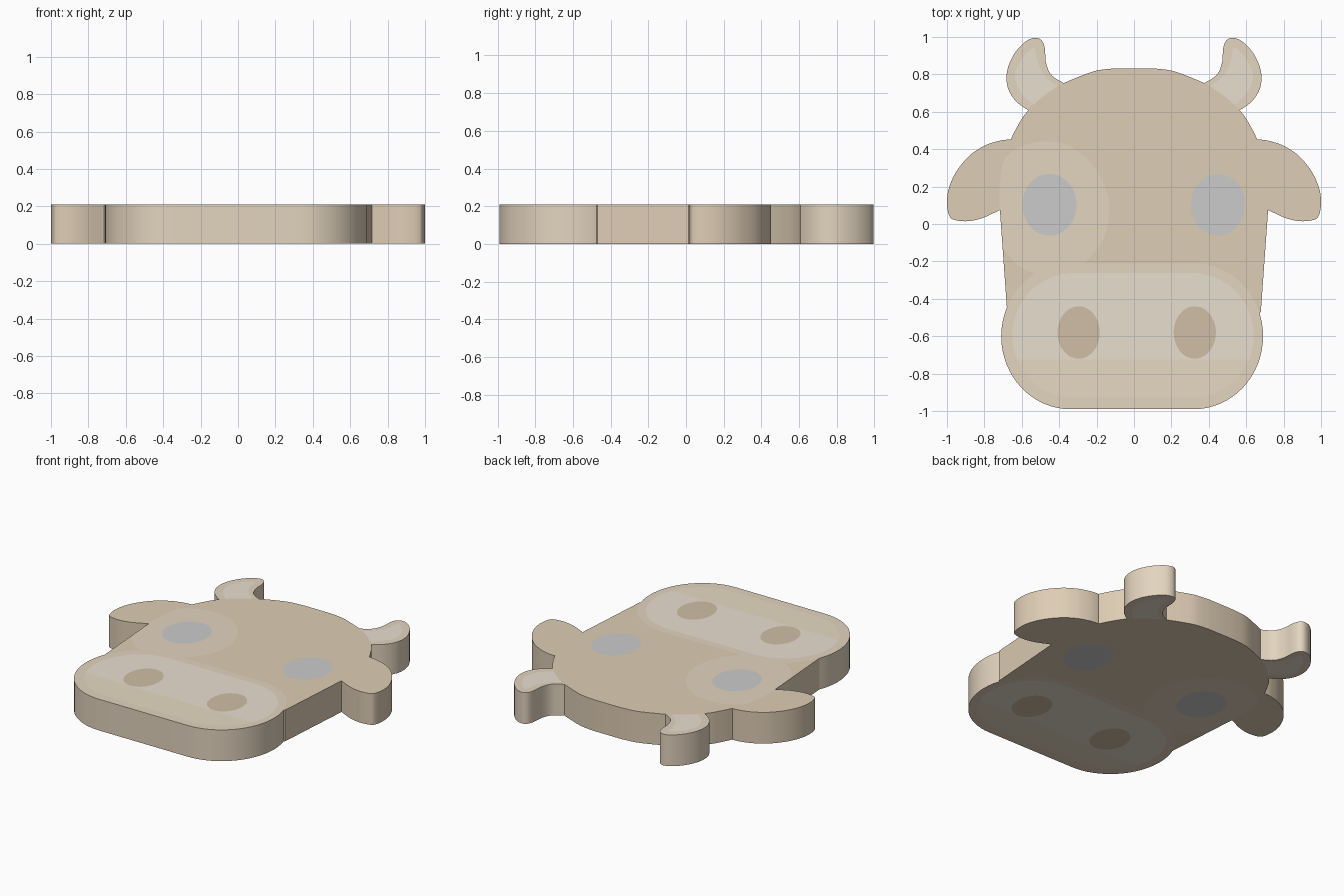
import bpy, bmesh, math
from mathutils import Vector
from mathutils.geometry import delaunay_2d_cdt

if "Cube" in bpy.data.objects:
    bpy.data.objects.remove(bpy.data.objects["Cube"])

T = 0.21  # plate thickness


def spline(pts, closed=False, n=6):
    """Smooth curve through the points."""
    p = [Vector(q) for q in pts]
    p = [p[-1]] + p + p[:2] if closed else [p[0]] + p + [p[-1]]
    out = []
    for a, b, c, d in zip(p, p[1:], p[2:], p[3:]):
        for i in range(n):
            t = i / n
            out.append(0.5 * (2 * b + (c - a) * t + (2 * a - 5 * b + 4 * c - d) * t * t
                              + (3 * b - a - 3 * c + d) * t ** 3))
    return out if closed else out + [p[-2]]


def mirror(pts):
    return [Vector((-q[0], q[1])) for q in reversed(pts)]


def rounded(x0, x1, y0, y1, rx, ry, n=16):
    """Box with elliptical corners."""
    out = []
    for k, (cx, cy) in enumerate([(x1 - rx, y1 - ry), (x0 + rx, y1 - ry),
                                  (x0 + rx, y0 + ry), (x1 - rx, y0 + ry)]):
        for i in range(n + 1):
            a = (k + i / n) * math.pi / 2
            out.append(Vector((cx + rx * math.cos(a), cy + ry * math.sin(a))))
    return out


def ellipse(cx, cy, rx, ry, n=48):
    return [Vector((cx + rx * math.cos(2 * math.pi * i / n),
                    cy + ry * math.sin(2 * math.pi * i / n))) for i in range(n)]


# horns and their inlays
horn = spline([(.37, .75), (.44, .795), (.47, .86), (.477, .94), (.495, .982), (.53, .995),
               (.58, .975), (.64, .91), (.678, .82), (.675, .73), (.63, .655), (.56, .605)])
horn += [Vector((.45, .6))]
inlay = spline([(.41, .735), (.47, .785), (.51, .85), (.53, .945)])
inlay += spline([(.545, .94), (.595, .89), (.635, .81), (.625, .74), (.585, .68), (.53, .635)])
inlay += [Vector((.45, .62))]

# head outline: crown, ear, cheek, mirrored
half = spline([(.1, .832), (.2, .82), (.3, .785), (.4, .74), (.5, .67), (.58, .59),
               (.63, .51), (.66, .45)])
half += spline([(.665, .452), (.72, .445), (.8, .418), (.88, .365), (.95, .28), (.99, .19),
                (1, .11), (.988, .045), (.96, .022), (.89, .015), (.81, .032), (.717, .075)])
half += [Vector((.678, -.47)), Vector((.5, -.6))]
head = half + mirror(half)

# patch round one eye, clipped to the head
patch = [Vector(q) for q in ((-.73, -.08), (-.73, .08), (-.718, .1))]
patch += spline([(-.718, .2), (-.695, .34), (-.63, .4), (-.55, .432), (-.45, .44), (-.34, .415),
                 (-.23, .325), (-.155, .2), (-.132, .08), (-.155, -.06), (-.23, -.175),
                 (-.32, -.24), (-.46, -.28), (-.58, -.245), (-.66, -.18), (-.73, -.08)])[:-1]

# muzzle
muzzle = rounded(-.71, .69, -.99, -.21, .37, .39)
face = rounded(-.65, .64, -.93, -.262, .33, .332)
chin = [q for q in face if q.y < -.70]

TAN, RIM = (.73, .61, .46), (.77, .66, .52)
LIGHT, SAND, DARK = (.82, .74, .63), (.80, .70, .54), (.63, .52, .38)
# later layers replace earlier ones where they overlap
layers = [("horn_right", horn, RIM), ("horn_left", mirror(horn), RIM),
          ("horn_inlay_right", inlay, LIGHT), ("horn_inlay_left", mirror(inlay), LIGHT),
          ("head", head, TAN), ("eye_patch", patch, RIM),
          ("eye_left", ellipse(-.452, .103, .145, .165), None),
          ("eye_right", ellipse(.448, .103, .145, .165), None),
          ("muzzle_rim", muzzle, RIM), ("muzzle", face, LIGHT), ("chin", chin, SAND),
          ("nostril_left", ellipse(-.296, -.58, .113, .14), DARK),
          ("nostril_right", ellipse(.325, -.58, .113, .14), DARK)]
HEAD, PATCH = 4, 5

# split the flat outline into one region per layer
verts, faces = [], []
for name, pts, col in layers:
    if sum(a.cross(b) for a, b in zip(pts, pts[1:] + pts[:1])) < 0:
        pts = pts[::-1]
    faces.append(list(range(len(verts), len(verts) + len(pts))))
    verts += pts
co, _, tris, _, _, origin = delaunay_2d_cdt(verts, [], faces, 0, 1e-5, True)
regions = [[] for _ in layers]
for tri, src in zip(tris, origin):
    if src and not (max(src) == PATCH and HEAD not in src):
        regions[max(src)].append(tri)

# thicken each region into a part
mats = {}
for (name, _, col), region in zip(layers, regions):
    bm = bmesh.new()
    vmap = {i: bm.verts.new((*co[i], 0)) for i in sorted({i for t in region for i in t})}
    for t in region:
        bm.faces.new([vmap[i] for i in t])
    up = bmesh.ops.extrude_face_region(bm, geom=bm.faces[:], use_keep_orig=True)
    for v in up["geom"]:
        if isinstance(v, bmesh.types.BMVert):
            v.co.z = T
    bmesh.ops.recalc_face_normals(bm, faces=bm.faces[:])
    me = bpy.data.meshes.new(name)
    bm.to_mesh(me)
    bm.free()
    ob = bpy.data.objects.new(name, me)
    bpy.context.collection.objects.link(ob)
    if col:
        if col not in mats:
            mats[col] = bpy.data.materials.new("colour_%d" % len(mats))
            mats[col].diffuse_color = (*col, 1)
        me.materials.append(mats[col])
    bpy.ops.object.select_all(action='DESELECT')
    ob.select_set(True)
    bpy.context.view_layer.objects.active = ob
    bpy.ops.object.shade_smooth_by_angle(angle=math.radians(30))

for m in bpy.data.materials:
    if m.users and not m.is_grease_pencil:
        m.use_nodes = True
        m.node_tree.nodes["Principled BSDF"].inputs["Base Color"].default_value = m.diffuse_color
